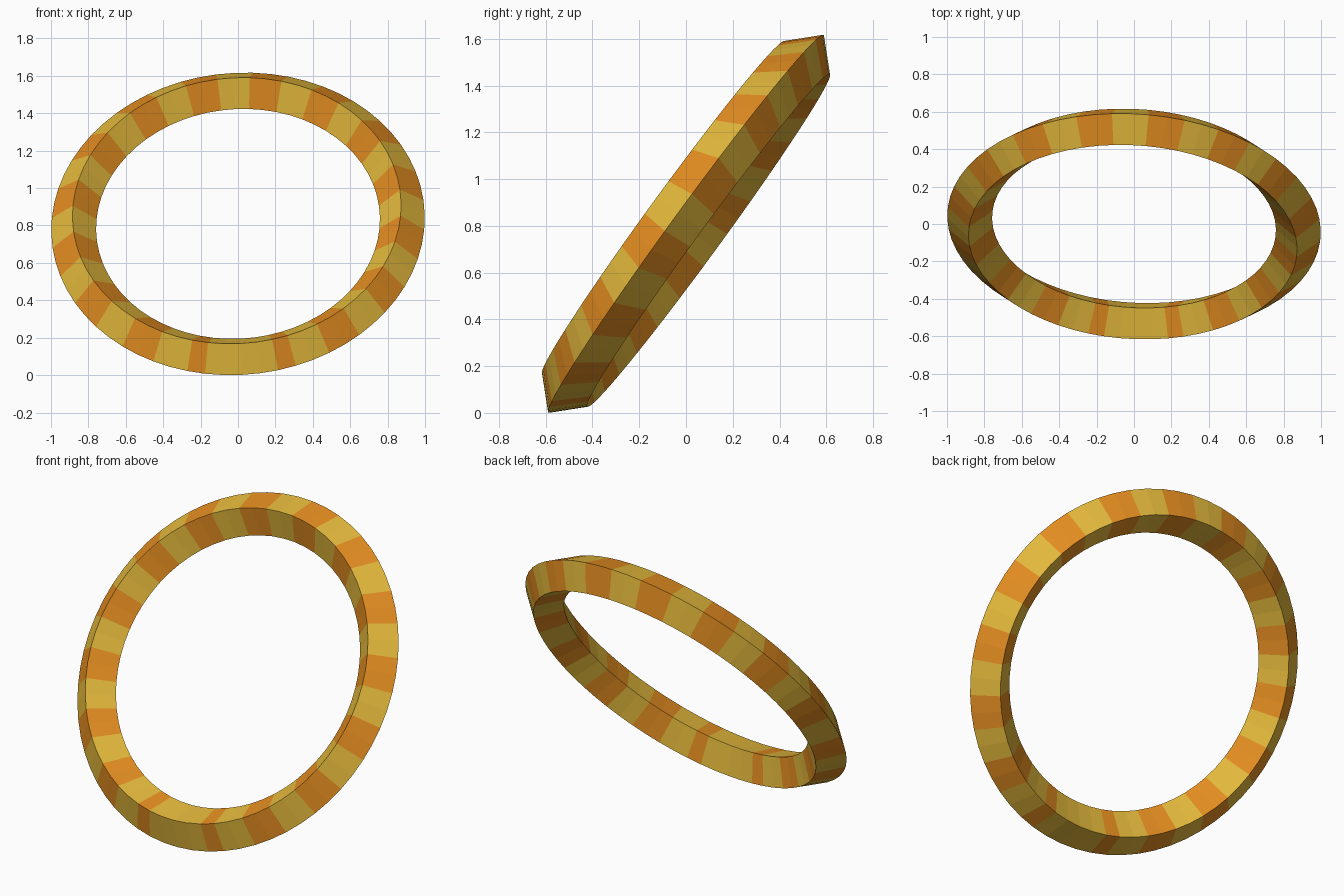
import bpy, bmesh, math
from mathutils import Vector

if "Cube" in bpy.data.objects:
    bpy.data.objects.remove(bpy.data.objects["Cube"])

SEG = 64
MAJOR, MINOR = 0.88, 0.12

# Tilted frame of the ring: axis, direction of its highest part, sideways direction
axis = Vector((-0.055, -0.808, 0.589)).normalized()
top = Vector((-0.02, 0.589, 0.808))
top = (top - axis * top.dot(axis)).normalized()
side = top.cross(axis).normalized()
if side.x < 0:
    side = -side
centre = Vector((0, 0, math.sqrt(1 - axis.z ** 2)))

# Stripe pattern, starting at the bottom: wide gold, thin orange, then even stripes
pattern = [0, 0, 1]
for k in range(29):
    pattern += [k % 2] * 2
pattern += [1, 0, 0]


def material(name, color):
    m = bpy.data.materials.new(name)
    m.diffuse_color = color
    m.use_nodes = True
    m.node_tree.nodes["Principled BSDF"].inputs["Base Color"].default_value = m.diffuse_color
    return m


# Ring with a diamond cross-section
bm = bmesh.new()
loops = []
for i in range(SEG):
    a = math.pi + 2 * math.pi * i / SEG
    radial = top * math.cos(a) + side * math.sin(a)
    loops.append([bm.verts.new(centre + radial * (MAJOR + MINOR * c) + axis * (MINOR * s))
                  for c, s in ((1, 0), (0, 1), (-1, 0), (0, -1))])
for i in range(SEG):
    p, q = loops[i], loops[(i + 1) % SEG]
    for j in range(4):
        k = (j + 1) % 4
        f = bm.faces.new((p[j], q[j], q[k], p[k]))
        f.material_index = pattern[i]
bmesh.ops.recalc_face_normals(bm, faces=bm.faces[:])

mesh = bpy.data.meshes.new("striped_ring")
bm.to_mesh(mesh)
bm.free()
mesh.materials.append(material("gold", (0.78, 0.49, 0.045, 1)))
mesh.materials.append(material("orange", (0.78, 0.27, 0.015, 1)))
ring = bpy.data.objects.new("striped_ring", mesh)
bpy.context.collection.objects.link(ring)
